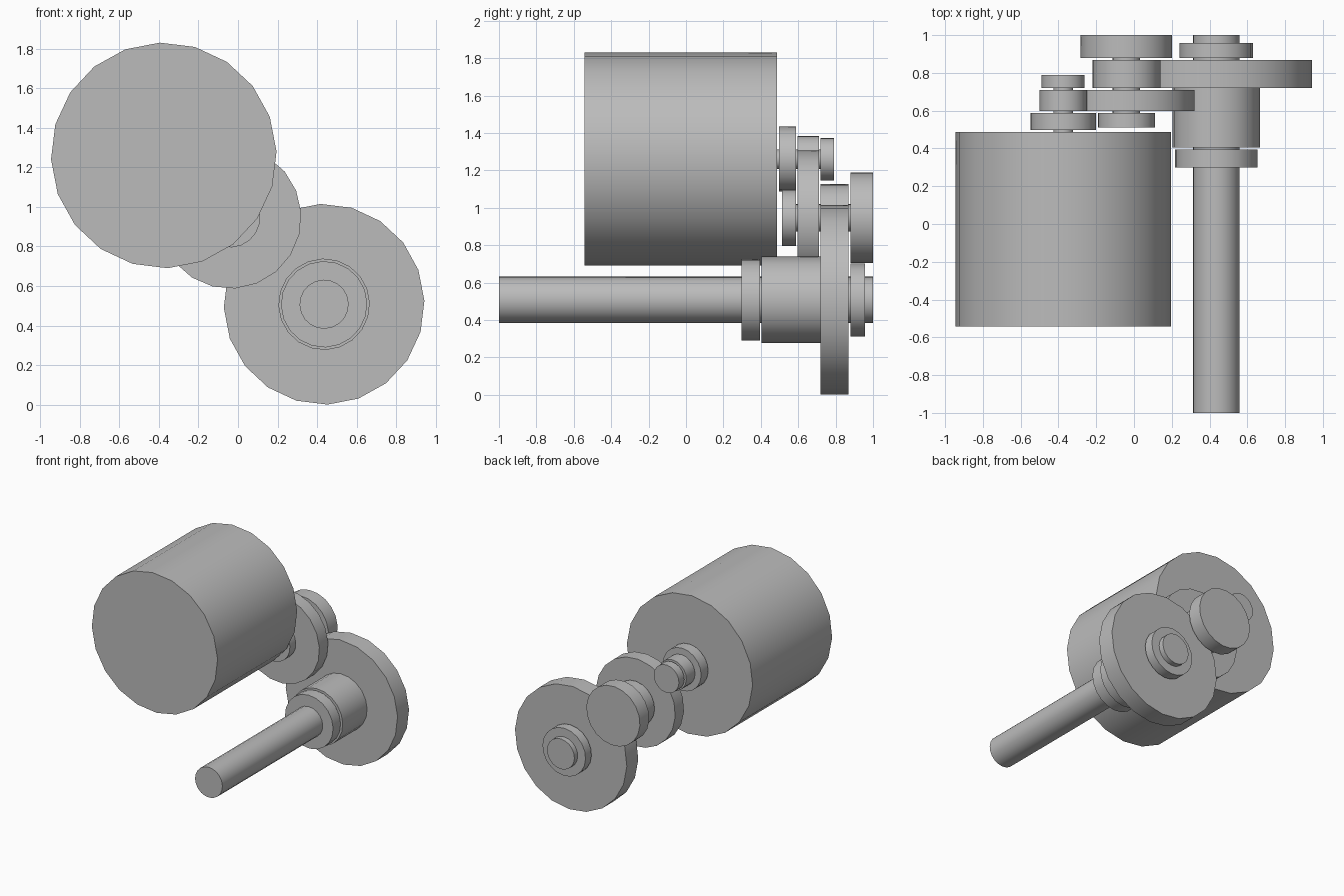
import bpy
from math import cos, sin, pi, radians
import bmesh

if "Cube" in bpy.data.objects:
    bpy.data.objects.remove(bpy.data.objects["Cube"], do_unlink=True)

SIDES = 20

grey = bpy.data.materials.new("plain grey")
grey.use_nodes = True
colour = (0.5, 0.5, 0.5, 1)
grey.diffuse_color = colour
grey.node_tree.nodes["Principled BSDF"].inputs["Base Color"].default_value = colour


def disc(name, centre, radius, start, end, turn):
    """Solid cylinder along y, with its first corner turned from +x."""
    bm = bmesh.new()
    x, z = centre
    ring = []
    for i in range(SIDES):
        a = 2 * pi * i / SIDES + radians(turn)
        ring.append(bm.verts.new((x + radius * cos(a), start, z + radius * sin(a))))
    face = bm.faces.new(ring)
    out = bmesh.ops.extrude_face_region(bm, geom=[face])
    moved = [v for v in out["geom"] if isinstance(v, bmesh.types.BMVert)]
    bmesh.ops.translate(bm, verts=moved, vec=(0, end - start, 0))
    bmesh.ops.recalc_face_normals(bm, faces=bm.faces)
    mesh = bpy.data.meshes.new(name)
    bm.to_mesh(mesh)
    bm.free()
    mesh.materials.append(grey)
    obj = bpy.data.objects.new(name, mesh)
    bpy.context.collection.objects.link(obj)
    bpy.ops.object.select_all(action="DESELECT")
    obj.select_set(True)
    bpy.context.view_layer.objects.active = obj
    bpy.ops.object.shade_smooth_by_angle(angle=radians(30))


def build(centre, turn, parts):
    for name, radius, start, end in parts:
        disc(name, centre, radius, start, end, turn)


# Motor with its drive shaft, pinion and bearings
build((-0.375, 1.26), 2, [
    ("motor", 0.57, -0.542, 0.487),
    ("motor_shaft", 0.052, 0.48, 0.78),
    ("motor_front_bearing", 0.174, 0.497, 0.588),
    ("motor_pinion", 0.125, 0.597, 0.71),
    ("motor_rear_bearing", 0.114, 0.72, 0.79),
])

# Intermediate shaft with its large gear, pinion and bearings
build((-0.04, 0.947), 4, [
    ("middle_shaft", 0.073, 0.52, 0.99),
    ("middle_front_bearing", 0.152, 0.512, 0.588),
    ("middle_gear", 0.36, 0.597, 0.71),
    ("middle_pinion", 0.18, 0.72, 0.868),
    ("middle_rear_bearing", 0.243, 0.88, 1.0),
])

# Output axle with its final gear, sleeve and bearings
build((0.435, 0.508), 2, [
    ("output_axle", 0.124, -1.0, 1.0),
    ("output_front_bearing", 0.218, 0.298, 0.395),
    ("output_sleeve", 0.231, 0.404, 0.721),
    ("output_gear", 0.507, 0.72, 0.868),
    ("output_rear_bearing", 0.195, 0.88, 0.957),
])
